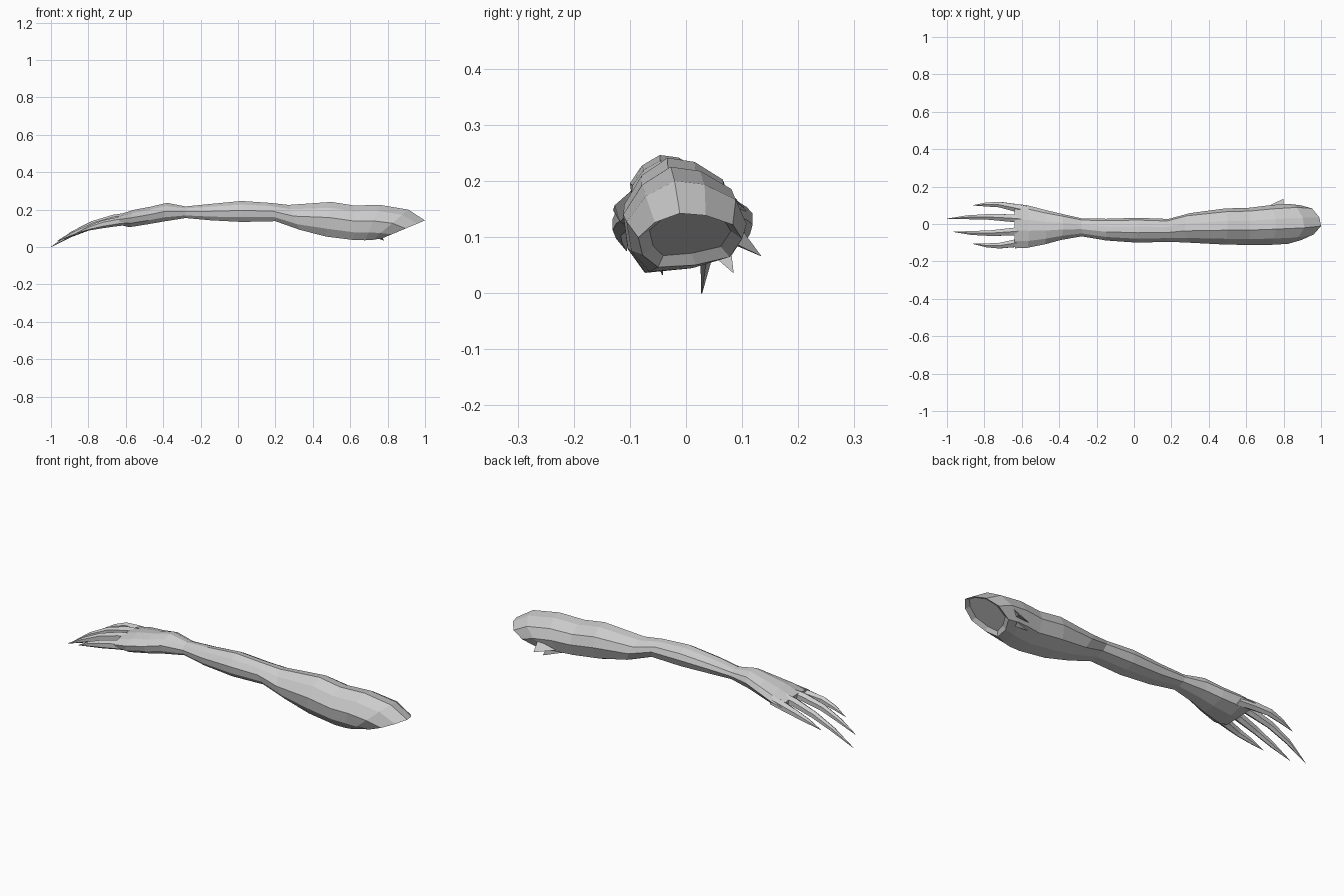
import bpy, bmesh
from math import cos, sin, pi, radians
from mathutils import Vector


def loft(name, rings, inset_end=False):
    """Skin a list of point rings with flat faces and close both ends."""
    bm = bmesh.new()
    loops = [[bm.verts.new(p) for p in ring] for ring in rings]
    for a, b in zip(loops, loops[1:]):
        n = len(a)
        for i in range(n):
            bm.faces.new((a[i], a[(i + 1) % n], b[(i + 1) % n], b[i]))
    bm.faces.new(loops[0])
    end = bm.faces.new(loops[-1])
    bmesh.ops.recalc_face_normals(bm, faces=bm.faces)
    # Shallow hollow in the severed end
    if inset_end:
        bmesh.ops.inset_region(bm, faces=[end], thickness=0.02, depth=-0.015)
    mesh = bpy.data.meshes.new(name)
    bm.to_mesh(mesh)
    bm.free()
    obj = bpy.data.objects.new(name, mesh)
    bpy.context.collection.objects.link(obj)
    return obj


# Unit cross-section: angular, with a crest slightly towards the front
SECTION = [(1, 0.05), (0.82, 0.58), (0.3, 0.92), (-0.2, 1), (-0.68, 0.66),
           (-1, 0.1), (-0.92, -0.55), (-0.62, -1), (0.1, -0.92), (0.76, -0.62)]


def arm_ring(x_top, x_bot, z_top, z_bot, y_min, y_max):
    yc, hy = (y_min + y_max) / 2, (y_max - y_min) / 2
    zc, hz = (z_top + z_bot) / 2, (z_top - z_bot) / 2
    return [Vector((x_bot + (x_top - x_bot) * (v + 1) / 2, yc + u * hy, zc + v * hz))
            for u, v in SECTION]


# Arm: x at top, x at bottom, z top, z bottom, y min, y max
ARM = [
    (-0.64, -0.63, 0.172, 0.118, -0.130, 0.108),
    (-0.56, -0.58, 0.198, 0.106, -0.127, 0.100),
    (-0.47, -0.48, 0.215, 0.122, -0.108, 0.075),
    (-0.38, -0.40, 0.236, 0.136, -0.085, 0.055),
    (-0.28, -0.28, 0.217, 0.155, -0.066, 0.030),
    (-0.15, -0.15, 0.230, 0.143, -0.088, 0.028),
    (0.02, 0.02, 0.246, 0.134, -0.100, 0.033),
    (0.17, 0.20, 0.236, 0.138, -0.095, 0.027),
    (0.27, 0.33, 0.225, 0.092, -0.100, 0.058),
    (0.50, 0.47, 0.241, 0.056, -0.110, 0.083),
    (0.62, 0.62, 0.222, 0.037, -0.112, 0.087),
    (0.76, 0.68, 0.225, 0.036, -0.112, 0.100),
    (0.91, 0.72, 0.200, 0.038, -0.106, 0.108),
    (1.00, 0.77, 0.142, 0.046, -0.085, 0.100),
]
loft("severed_forearm_and_hand", [arm_ring(*r) for r in ARM], inset_end=True)


# Fingers: centreline from palm to pointed tip
FINGERS = {
    "little_finger": [(-0.56, 0.070, 0.150), (-0.64, 0.088, 0.142),
                      (-0.72, 0.104, 0.132), (-0.79, 0.104, 0.112), (-0.86, 0.100, 0.085)],
    "ring_finger": [(-0.56, 0.024, 0.160), (-0.66, 0.032, 0.150),
                    (-0.78, 0.038, 0.117), (-0.89, 0.036, 0.068), (-1.00, 0.028, 0.000)],
    "middle_finger": [(-0.56, -0.034, 0.160), (-0.66, -0.042, 0.150),
                      (-0.77, -0.049, 0.120), (-0.87, -0.048, 0.078), (-0.965, -0.042, 0.033)],
    "index_finger": [(-0.56, -0.088, 0.145), (-0.64, -0.104, 0.136),
                     (-0.72, -0.116, 0.122), (-0.79, -0.114, 0.103), (-0.86, -0.106, 0.076)],
}
RADII = [(0.026, 0.026), (0.023, 0.023), (0.017, 0.020), (0.012, 0.013), (0.001, 0.001)]
for name, path in FINGERS.items():
    rings = []
    for (x, y, z), (ry, rz) in zip(path, RADII):
        rings.append([Vector((x - 0.3 * rz * sin(a), y + ry * cos(a), z + rz * sin(a)))
                      for a in (radians(30) + i * pi / 3 for i in range(6))])
    loft(name, rings)


# Torn flesh flaps hanging from the severed edge: two base points and a tip
FLAPS = [((0.70, 0.088, 0.085), (0.80, 0.098, 0.115), (0.80, 0.135, 0.065)),
         ((0.68, 0.055, 0.065), (0.76, 0.080, 0.080), (0.78, 0.085, 0.035))]
for i, (a, b, tip) in enumerate(FLAPS):
    inner = Vector(a).lerp(Vector(b), 0.5) + Vector((0.02, -0.02, -0.005))
    base = [Vector(a), Vector(b), inner]
    loft(f"torn_flap_{i + 1}", [base, [Vector(tip).lerp(p, 0.02) for p in base]])
